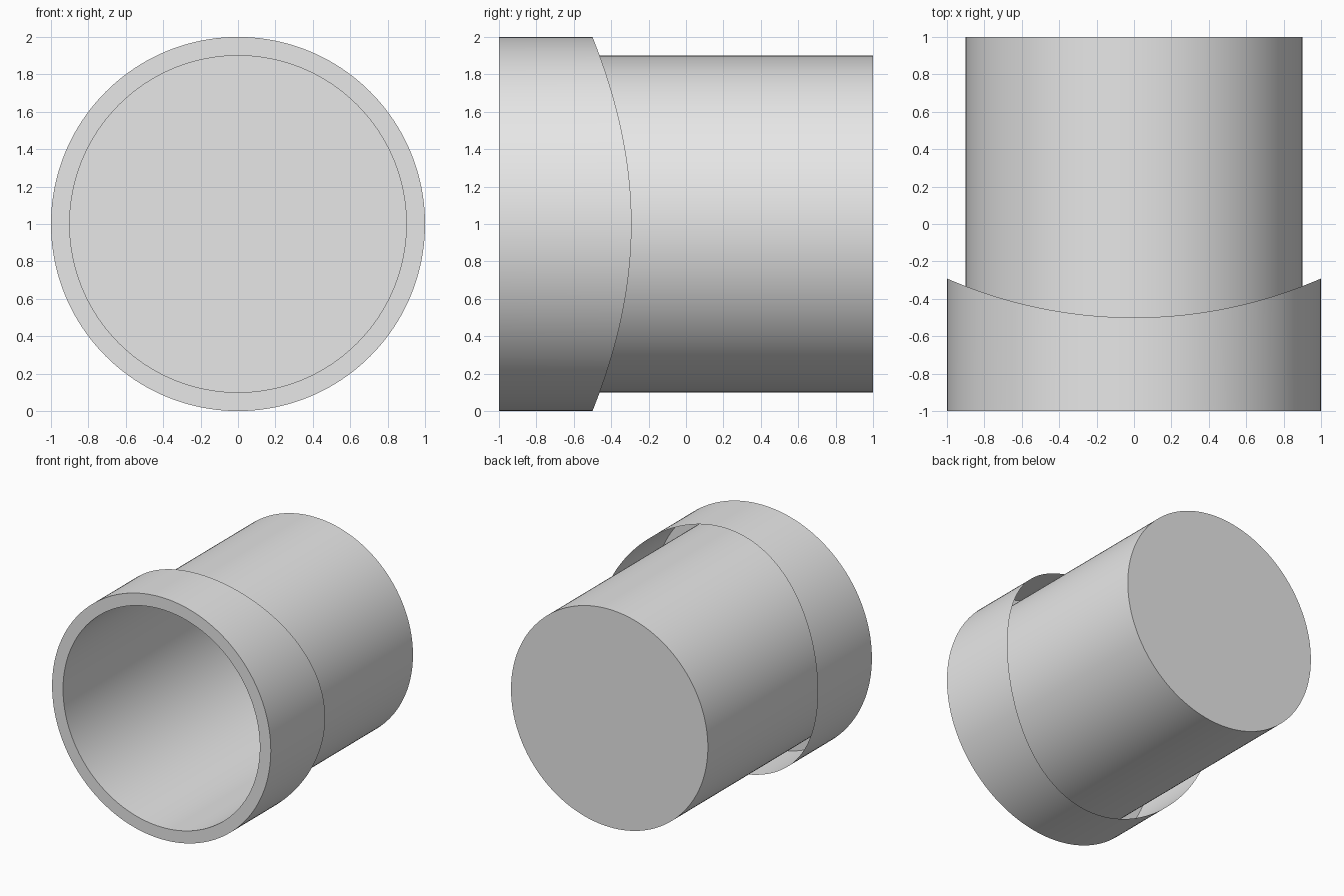
import bpy, bmesh, math

cube = bpy.data.objects.get("Cube")
if cube:
    bpy.data.objects.remove(cube, do_unlink=True)

SEGMENTS = 160
BODY_R, COLLAR_R = 0.9, 1.0
FRONT, BACK = -1.0, 1.0
SADDLE_R = 2.5  # radius of the curve that trims the collar

grey = bpy.data.materials.new("plain grey")
grey.use_nodes = True
grey.diffuse_color = (0.8, 0.8, 0.8, 1)
grey.node_tree.nodes["Principled BSDF"].inputs["Base Color"].default_value = (0.8, 0.8, 0.8, 1)


def ring(bm, radius, y_at):
    """Circle of vertices around the y axis, with y given as a function of x."""
    verts = []
    for i in range(SEGMENTS):
        a = math.tau * i / SEGMENTS
        x = radius * math.cos(a)
        verts.append(bm.verts.new((x, y_at(x), 1 + radius * math.sin(a))))
    return verts


def bridge(bm, a, b):
    for i in range(SEGMENTS):
        j = (i + 1) % SEGMENTS
        bm.faces.new((a[i], a[j], b[j], b[i]))


def finish(bm, name):
    mesh = bpy.data.meshes.new(name)
    bm.to_mesh(mesh)
    bm.free()
    mesh.materials.append(grey)
    obj = bpy.data.objects.new(name, mesh)
    bpy.context.collection.objects.link(obj)
    bpy.ops.object.select_all(action='DESELECT')
    obj.select_set(True)
    bpy.context.view_layer.objects.active = obj
    bpy.ops.object.shade_smooth_by_angle(angle=math.radians(30))


def front(x):
    return FRONT


def back(x):
    return BACK


def saddle(x):
    return 2 - math.sqrt(SADDLE_R ** 2 - x ** 2)


# Pipe body: thin wall, open at the front, closed at the back
bm = bmesh.new()
mouth = ring(bm, BODY_R, front)
end = ring(bm, BODY_R, back)
bridge(bm, end, mouth)
bm.faces.new(list(reversed(end)))
bmesh.ops.recalc_face_normals(bm, faces=bm.faces)
finish(bm, "pipe_body")

# Collar: flat front lip and a loose outer sleeve with a saddle-cut back edge
bm = bmesh.new()
inner = ring(bm, BODY_R, front)
outer = ring(bm, COLLAR_R, front)
trim = ring(bm, COLLAR_R, saddle)
bridge(bm, outer, inner)
bridge(bm, trim, outer)
finish(bm, "collar")
